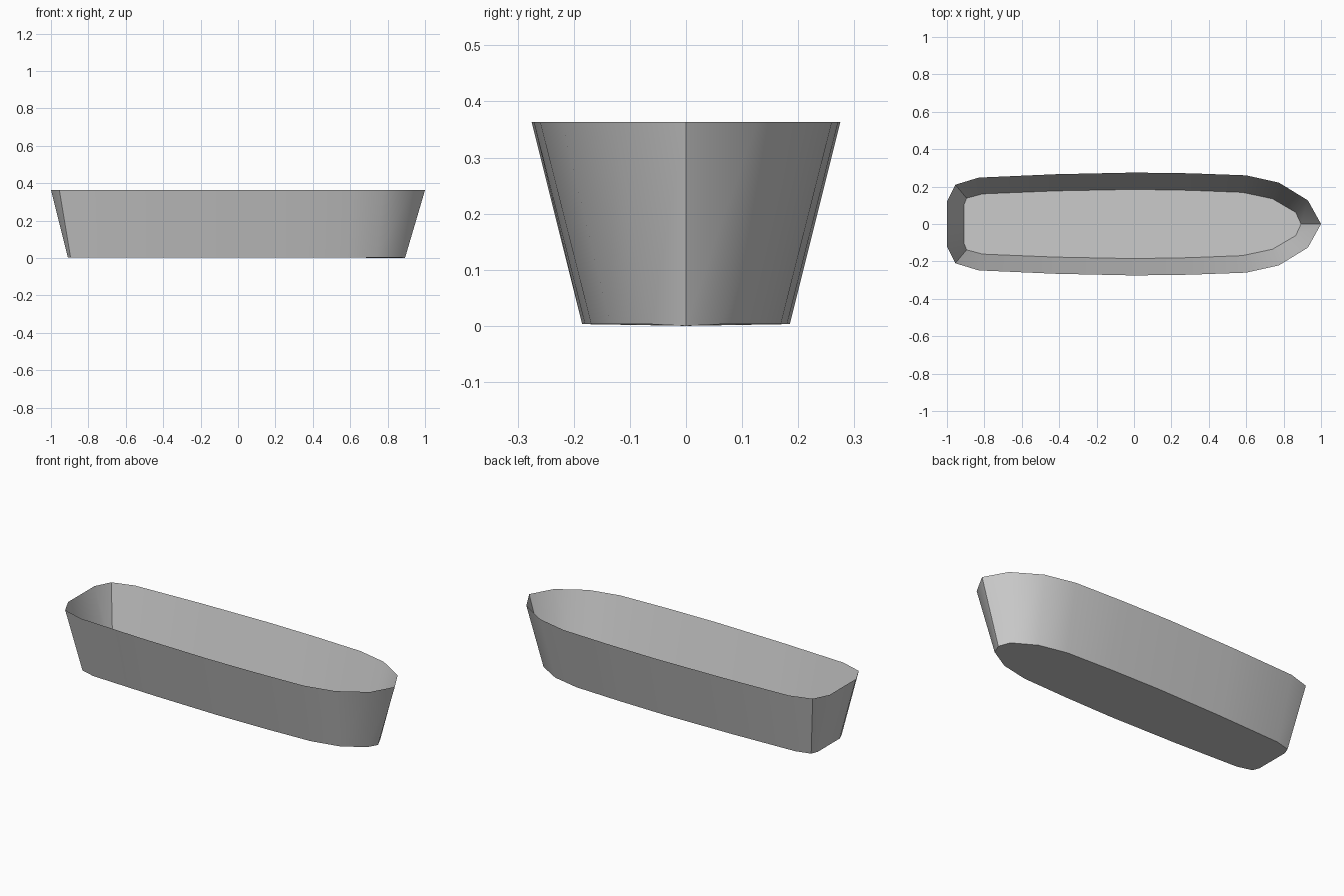
import bpy
import bmesh
import math

cube = bpy.data.objects.get("Cube")
if cube:
    bpy.data.objects.remove(cube, do_unlink=True)

# Half outlines from stern to bow: rim x, rim y, floor x, floor y
STATIONS = [
    (-1.0, 0.12, -0.91, 0.10),
    (-0.955, 0.21, -0.895, 0.138),
    (-0.83, 0.248, -0.81, 0.161),
    (-0.42, 0.266, -0.42, 0.177),
    (0.0, 0.275, 0.0, 0.185),
    (0.3, 0.271, 0.3, 0.18),
    (0.6, 0.26, 0.58, 0.169),
    (0.775, 0.221, 0.74, 0.135),
    (0.93, 0.126, 0.865, 0.062),
    (1.0, 0.0, 0.893, 0.0),
]
RIM_Z, FLOOR_Z = 0.363, 0.003

# Painted hull material
paint = bpy.data.materials.new("hull_grey")
paint.use_nodes = True
grey = (0.6, 0.6, 0.6, 1.0)
paint.diffuse_color = grey
paint.node_tree.nodes["Principled BSDF"].inputs["Base Color"].default_value = grey


def full_loop(points):
    """Mirror a half outline across the centreline into a closed loop."""
    return points + [(x, -y) for x, y in reversed(points) if y > 0]


# Open hull: flared side walls, flat floor, no deck
bm = bmesh.new()
rim = [bm.verts.new((x, y, RIM_Z)) for x, y in full_loop([s[:2] for s in STATIONS])]
keel = [bm.verts.new((x, y, 0.0 if y == 0 else FLOOR_Z))
        for x, y in full_loop([s[2:] for s in STATIONS])]
count = len(rim)
for i in range(count):
    j = (i + 1) % count
    bm.faces.new((keel[j], keel[i], rim[i], rim[j]))
bm.faces.new(keel)
bm.normal_update()
# Point the floor downwards and the walls outwards
for face in bm.faces:
    centre = face.calc_center_median()
    outward = centre.x * face.normal.x + centre.y * face.normal.y
    if (len(face.verts) > 4 and face.normal.z > 0) or (len(face.verts) == 4 and outward < 0):
        face.normal_flip()

mesh = bpy.data.meshes.new("boat_hull")
bm.to_mesh(mesh)
bm.free()
mesh.materials.append(paint)
hull = bpy.data.objects.new("boat_hull", mesh)
bpy.context.collection.objects.link(hull)

# Smooth sides with crisp bow, transom corners and floor edge
bpy.ops.object.select_all(action="DESELECT")
hull.select_set(True)
bpy.context.view_layer.objects.active = hull
bpy.ops.object.shade_smooth_by_angle(angle=math.radians(33))
